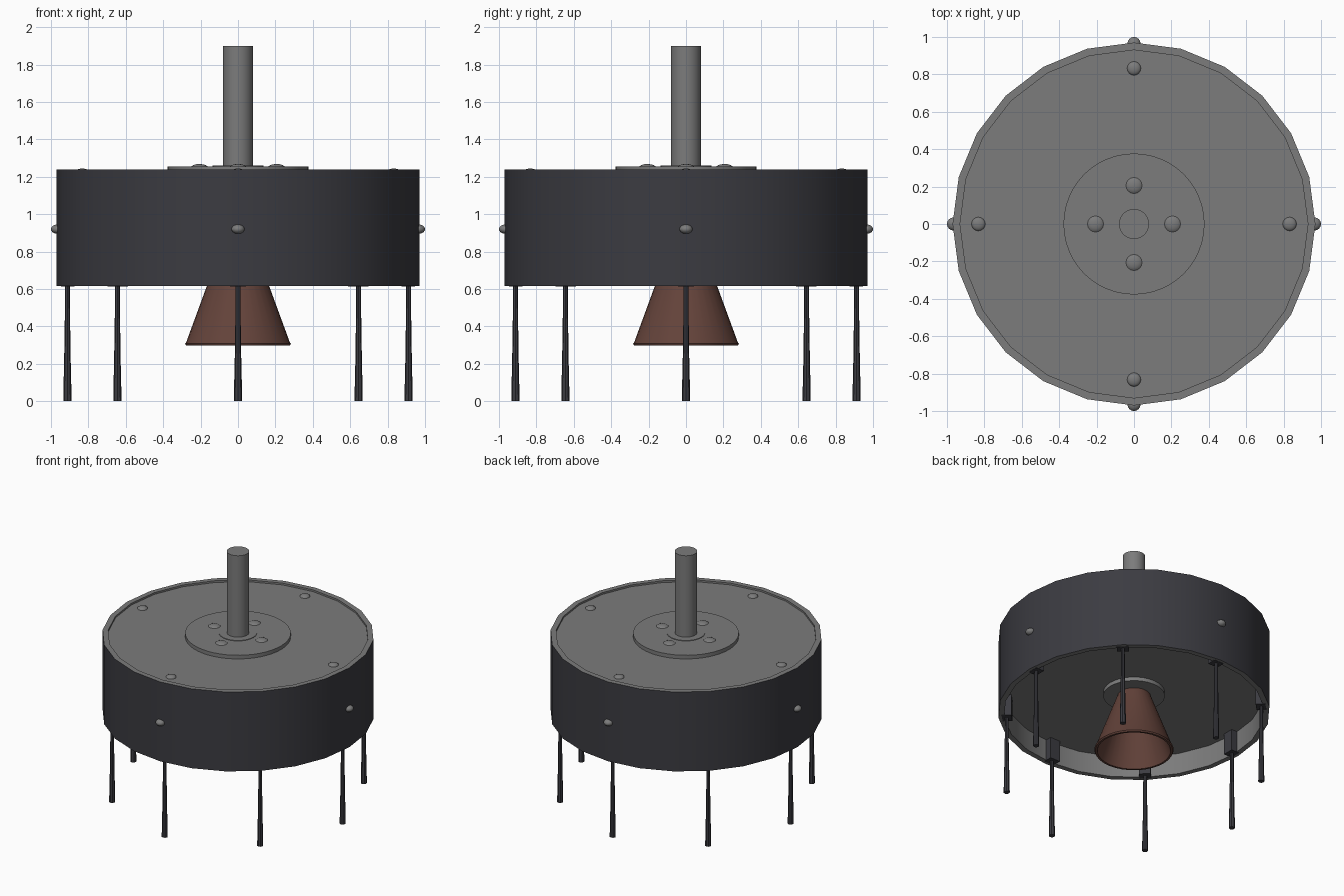
import bpy, bmesh, math
from mathutils import Matrix

if "Cube" in bpy.data.objects:
    bpy.data.objects.remove(bpy.data.objects["Cube"])


def material(name, rgb):
    m = bpy.data.materials.new(name)
    m.diffuse_color = (*rgb, 1)
    m.use_nodes = True
    m.node_tree.nodes["Principled BSDF"].inputs["Base Color"].default_value = m.diffuse_color
    return m


GREY = material("steel_grey", (0.2, 0.2, 0.2))
DARK = material("dark_navy_metal", (0.044, 0.044, 0.053))
BROWN = material("copper_brown", (0.125, 0.055, 0.042))


def finish(bm, name, mats):
    bmesh.ops.recalc_face_normals(bm, faces=bm.faces[:])
    me = bpy.data.meshes.new(name)
    bm.to_mesh(me)
    bm.free()
    for m in mats:
        me.materials.append(m)
    ob = bpy.data.objects.new(name, me)
    bpy.context.collection.objects.link(ob)
    bpy.ops.object.select_all(action='DESELECT')
    ob.select_set(True)
    bpy.context.view_layer.objects.active = ob
    bpy.ops.object.shade_smooth_by_angle(angle=math.radians(30))
    return ob


def lathe(name, profile, sides, mats, at=(0, 0), mat_rule=None):
    """Closed solid of revolution from (radius, z) points; radius 0 closes on the axis."""
    bm = bmesh.new()
    rings = []
    for r, z in profile:
        if r == 0:
            rings.append([bm.verts.new((at[0], at[1], z))] * sides)
        else:
            rings.append([bm.verts.new((at[0] + r * math.cos(2 * math.pi * i / sides),
                                        at[1] + r * math.sin(2 * math.pi * i / sides), z))
                          for i in range(sides)])
    for k, (a, b) in enumerate(zip(rings, rings[1:])):
        for i in range(sides):
            j = (i + 1) % sides
            vs = list(dict.fromkeys((a[i], a[j], b[j], b[i])))
            f = bm.faces.new(vs)
            if mat_rule:
                f.material_index = mat_rule(k)
    return finish(bm, name, mats)


# Drum: grey deck, rim, and open underside; only the outer wall is dark
lathe("drum", [(0, 1.226), (0.93, 1.226), (0.93, 1.24), (0.97, 1.24),
               (0.97, 0.615), (0.93, 0.615), (0.93, 0.78), (0, 0.78)],
      24, [GREY, DARK], mat_rule=lambda k: 1 if k == 3 else 0)

# Centre plate, pipe collar and pipe
lathe("centre_plate", [(0, 1.2), (0.377, 1.2), (0.377, 1.255), (0, 1.255)], 48, [GREY])
lathe("pipe_collar", [(0, 1.25), (0.136, 1.25), (0.136, 1.259), (0, 1.259)], 32, [GREY])
lathe("pipe", [(0, 1.24), (0.08, 1.24), (0.08, 1.9), (0, 1.9)], 32, [GREY])

# Nozzle with hollow bell, and the flange above it
lathe("nozzle_flange", [(0, 0.8), (0.22, 0.8), (0.22, 0.75), (0, 0.75)], 32, [GREY])
lathe("nozzle_bell", [(0, 0.77), (0.11, 0.77), (0.277, 0.315), (0.283, 0.308), (0.278, 0.298),
                      (0.262, 0.298), (0.105, 0.72), (0, 0.72)], 32, [BROWN])


# Bolts: flattened balls on plate, deck and side wall
def bolts(name, radius, z, size, height):
    for i in range(4):
        a = i * math.pi / 2
        bm = bmesh.new()
        bmesh.ops.create_uvsphere(
            bm, u_segments=16, v_segments=10, radius=1,
            matrix=Matrix.Translation((radius * math.cos(a), radius * math.sin(a), z))
            @ Matrix.Diagonal((size, size, height, 1)))
        finish(bm, f"{name}_{i + 1}", [GREY])


bolts("plate_bolt", 0.206, 1.25, 0.045, 0.018)
bolts("deck_bolt", 0.832, 1.226, 0.037, 0.018)
bolts("side_bolt", 0.965, 0.92, 0.035, 0.025)

# Eight tapered legs held by blocks on the inner wall
for i in range(8):
    a = i * math.pi / 4
    c, s = math.cos(a), math.sin(a)
    lathe(f"leg_{i + 1}", [(0, 0), (0.022, 0), (0.02, 0.12), (0.018, 0.19), (0.014, 0.45),
                           (0.013, 0.7), (0, 0.7)], 8, [DARK], at=(0.912 * c, 0.912 * s))
    bm = bmesh.new()
    bmesh.ops.create_cube(
        bm, size=1, matrix=Matrix.Rotation(a, 4, 'Z')
        @ Matrix.Translation((0.91, 0, 0.6975)) @ Matrix.Diagonal((0.07, 0.085, 0.169, 1)))
    finish(bm, f"leg_block_{i + 1}", [DARK])
